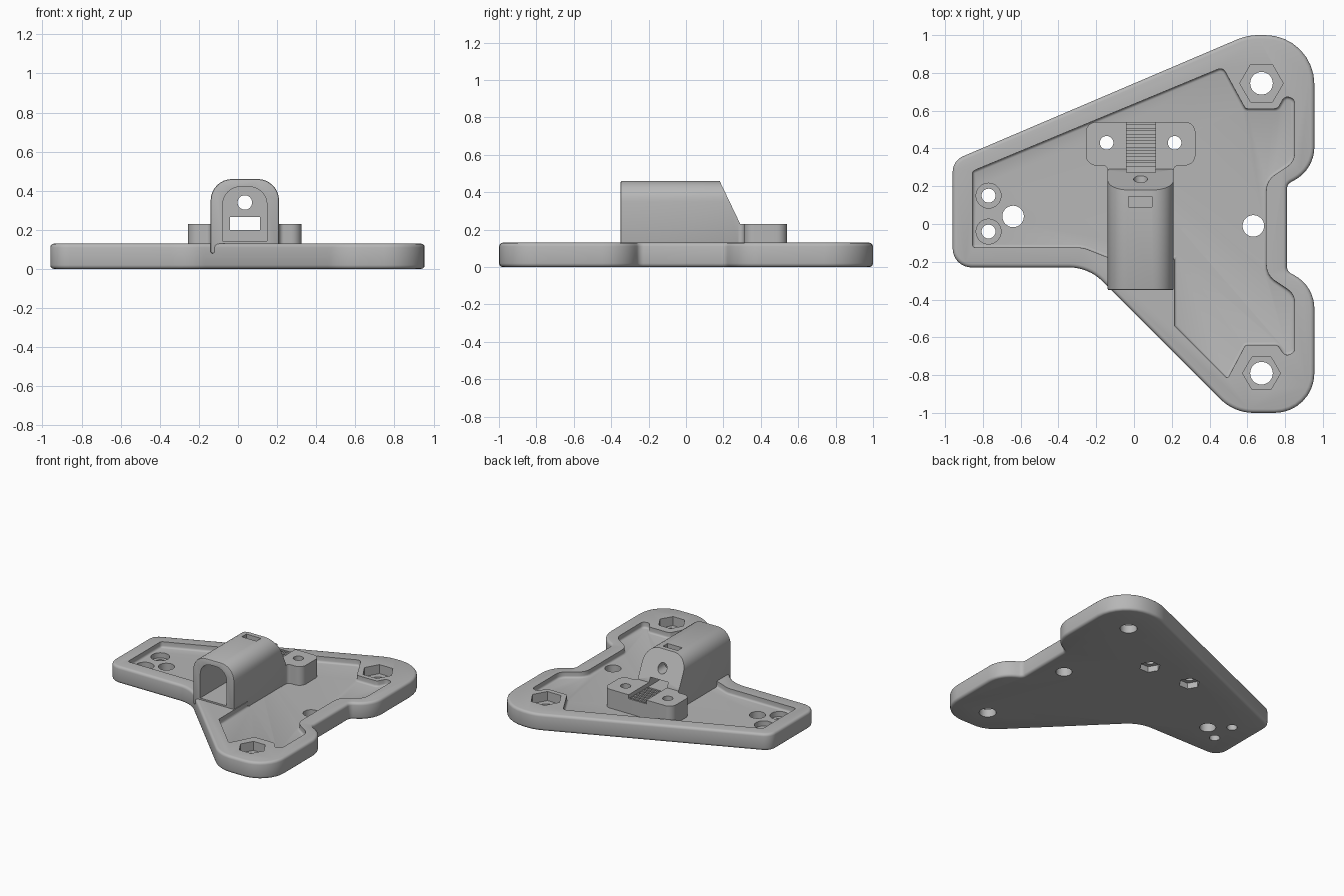
import bpy, bmesh, math
from mathutils import Vector

cube = bpy.data.objects.get("Cube")
if cube:
    bpy.data.objects.remove(cube, do_unlink=True)

grey = bpy.data.materials.new("plain grey")
grey.use_nodes = True
grey.diffuse_color = (0.47, 0.47, 0.47, 1)
grey.node_tree.nodes["Principled BSDF"].inputs["Base Color"].default_value = grey.diffuse_color


def rounded(corners, steps=8):
    """Outline from (x, y, radius) corners, each replaced by an arc."""
    pts, n = [], len(corners)
    for i, (x, y, r) in enumerate(corners):
        p = Vector((x, y))
        if r == 0:
            pts.append(p)
            continue
        d1 = (Vector(corners[i - 1][:2]) - p).normalized()
        d2 = (Vector(corners[(i + 1) % n][:2]) - p).normalized()
        half = d1.angle(d2) / 2
        c = p + (d1 + d2).normalized() * (r / math.sin(half))
        a, b = p + d1 * (r / math.tan(half)) - c, p + d2 * (r / math.tan(half)) - c
        start = math.atan2(a.y, a.x)
        turn = math.remainder(math.atan2(b.y, b.x) - start, math.tau)
        for k in range(steps + 1):
            t = start + turn * k / steps
            pts.append(c + Vector((math.cos(t), math.sin(t))) * r)
    return pts


def prism(name, pts, lo, hi, axis="z", bevel=0, segments=3):
    """Extrude a flat outline along an axis between lo and hi."""
    place = {"x": lambda a, b, h: (h, a, b),
             "y": lambda a, b, h: (a, h, b),
             "z": lambda a, b, h: (a, b, h)}[axis]
    bm = bmesh.new()
    face = bm.faces.new([bm.verts.new(place(p[0], p[1], lo)) for p in pts])
    ext = bmesh.ops.extrude_face_region(bm, geom=[face])
    verts = [g for g in ext["geom"] if isinstance(g, bmesh.types.BMVert)]
    bmesh.ops.translate(bm, verts=verts,
                        vec=Vector(place(0, 0, hi)) - Vector(place(0, 0, lo)))
    bmesh.ops.recalc_face_normals(bm, faces=bm.faces[:])
    me = bpy.data.meshes.new(name)
    bm.to_mesh(me)
    bm.free()
    me.materials.append(grey)
    ob = bpy.data.objects.new(name, me)
    bpy.context.collection.objects.link(ob)
    if bevel:
        m = ob.modifiers.new("soft edges", "BEVEL")
        m.width, m.segments = bevel, segments
        m.limit_method, m.angle_limit = "ANGLE", math.radians(50)
    return ob


def box(x0, x1, y0, y1, z0, z1):
    return prism("cutter", [(x0, y0), (x1, y0), (x1, y1), (x0, y1)], z0, z1)


def post(x, y, r, z0, z1, sides=32, axis="z"):
    ring = [(x + r * math.cos(math.tau * k / sides), y + r * math.sin(math.tau * k / sides))
            for k in range(sides)]
    return prism("cutter", ring, z0, z1, axis)


def carve(ob, cutters):
    """Cut every cutter out of the part and bake the result."""
    for c in cutters:
        c.hide_render = True
        m = ob.modifiers.new("cut", "BOOLEAN")
        m.operation, m.solver, m.object = "DIFFERENCE", "EXACT", c
    bpy.context.view_layer.update()
    done = ob.evaluated_get(bpy.context.evaluated_depsgraph_get())
    me = bpy.data.meshes.new_from_object(done)
    ob.modifiers.clear()
    ob.data = me
    for c in cutters:
        bpy.data.objects.remove(c, do_unlink=True)
    bpy.ops.object.select_all(action="DESELECT")
    ob.select_set(True)
    bpy.context.view_layer.objects.active = ob
    bpy.ops.object.shade_smooth_by_angle(angle=math.radians(32))


TOP, FLOOR = 0.13, 0.085
BOLTS = [(-0.145, 0.43), (0.215, 0.43)]

# Base plate with soft rim
plate = prism("base_plate", rounded([
    (-0.96, -0.23, 0.1), (-0.24, -0.23, 0.25), (0.53, -1.0, 0.25), (0.955, -1.0, 0.21),
    (0.955, -0.33, 0.2), (0.81, -0.25, 0.04), (0.81, 0.21, 0.04), (0.955, 0.29, 0.2),
    (0.955, 1.0, 0.26), (0.6, 1.0, 0.3), (-0.96, 0.335, 0.09)]), 0, TOP, bevel=0.02)

# Sunken pocket that leaves a raised border
pocket = prism("cutter", rounded([
    (-0.855, -0.125, 0), (-0.27, -0.125, 0.15), (-0.13, -0.18, 0), (0.0, -0.18, 0),
    (0.215, -0.18, 0), (0.215, -0.54, 0), (0.495, -0.82, 0), (0.59, -0.64, 0.02),
    (0.76, -0.64, 0.03), (0.8, -0.7, 0.03), (0.85, -0.68, 0.03), (0.85, -0.37, 0.08),
    (0.7, -0.27, 0.1), (0.7, 0.23, 0.1), (0.85, 0.33, 0.08), (0.85, 0.66, 0.03),
    (0.8, 0.68, 0.03), (0.76, 0.61, 0.03), (0.59, 0.61, 0.02), (0.47, 0.83, 0.03),
    (-0.855, 0.28, 0)], 4), FLOOR, 0.2, bevel=0.015)

# Nut seats, counterbores and through holes
cuts = [pocket]
for y, r in ((0.745, 0.115), (-0.79, 0.1)):
    cuts += [post(0.675, y, r, 0.06, 0.2, 6), post(0.675, y, 0.06, -0.1, 0.2)]
for y in (0.15, -0.04):
    cuts += [post(-0.77, y, 0.066, 0.045, 0.2), post(-0.77, y, 0.037, -0.1, 0.2)]
for x, y in ((-0.64, 0.04), (0.632, -0.01)):
    cuts.append(post(x, y, 0.057, -0.1, 0.2))
for x, y in BOLTS:
    cuts += [post(x, y, 0.075, -0.1, 0.045, 6), post(x, y, 0.036, -0.1, 0.2)]
carve(plate, cuts)

# Hollow tower with rounded shoulders and a sloping back
tower = prism("hollow_tower", rounded([
    (-0.14, 0.08, 0), (0.21, 0.08, 0), (0.21, 0.46, 0.11), (-0.14, 0.46, 0.11)]),
    -0.35, 0.29, "y", bevel=0.008, segments=2)
slope = prism("cutter", [(0.161, 0.5), (0.29, 0.23), (0.4, 0.23), (0.4, 0.5)], -0.3, 0.4, "x")
cavity = prism("cutter", rounded([
    (-0.078, 0.142, 0), (0.148, 0.142, 0), (0.148, 0.42, 0.09), (-0.078, 0.42, 0.09)]),
    -0.5, 0.155, "y")
carve(tower, [slope, cavity,
              post(0.035, 0.34, 0.037, 0.1, 0.5, axis="y"),
              box(-0.04, 0.113, 0.1, 0.5, 0.2, 0.265),
              box(-0.03, 0.095, 0.09, 0.145, 0.35, 0.6)])

# Clamp block with a ribbed channel
block = prism("clamp_block", rounded([
    (-0.14, 0.22, 0), (0.21, 0.22, 0), (0.21, 0.31, 0.025), (0.325, 0.31, 0.055),
    (0.325, 0.54, 0.055), (-0.255, 0.54, 0.055), (-0.255, 0.31, 0.055),
    (-0.14, 0.31, 0.025)]), 0.06, 0.23)
cuts = [post(x, y, 0.036, -0.1, 0.4) for x, y in BOLTS]
cuts.append(box(-0.04, 0.113, 0.1, 0.7, 0.2, 0.4))
for k in range(7):
    y = 0.305 + 0.034 * k
    cuts.append(box(-0.04, 0.113, y, y + 0.017, 0.18, 0.21))
carve(block, cuts)
